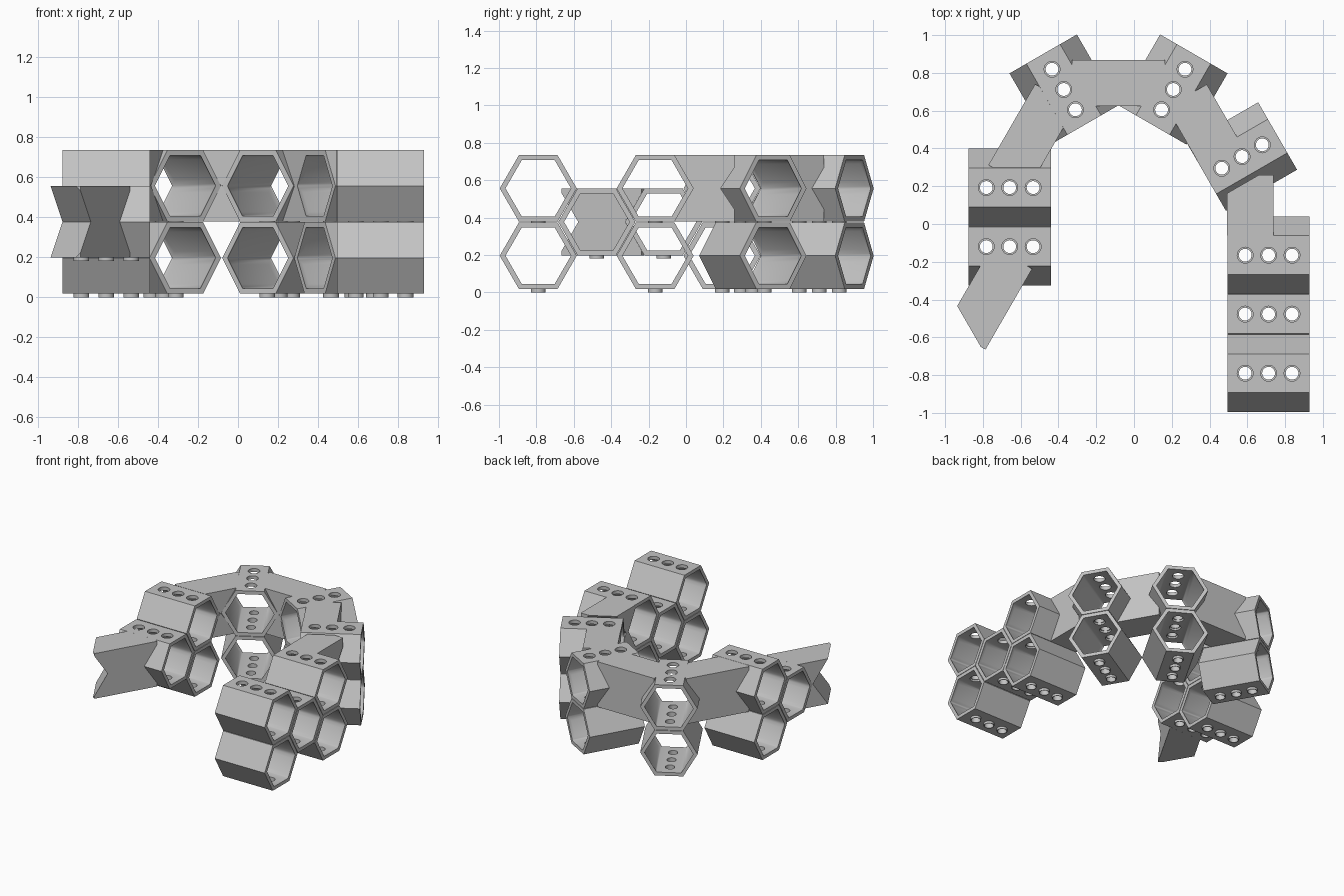
import bpy, bmesh
from math import radians, cos, sin, tau
from mathutils import Matrix, Vector

cube = bpy.data.objects.get("Cube")
if cube:
    bpy.data.objects.remove(cube)

R_OUT, R_IN = 0.206, 0.175          # hexagon corner radii
HALF = R_OUT * cos(radians(30))     # half height between flats
HALF_IN = R_IN * cos(radians(30))
HALF_LEN = 0.2175
HOLES = (-0.124, 0.0, 0.124)
PEG = 0.018
LOW, MID, HIGH = PEG + HALF, 0.377, 0.735 - HALF

grey = bpy.data.materials.new("light_grey")
grey.use_nodes = True
grey.diffuse_color = (0.55, 0.55, 0.55, 1)
grey.node_tree.nodes["Principled BSDF"].inputs["Base Color"].default_value = (0.55, 0.55, 0.55, 1)


def add_ring(bm, sides, loops, matrix):
    """Closed tube around local z from a loop of (radius, height) points."""
    rings = [[bm.verts.new(matrix @ Vector((r * cos(tau * i / sides), r * sin(tau * i / sides), h)))
              for i in range(sides)] for r, h in loops]
    faces = []
    for a, b in zip(rings, rings[1:] + rings[:1]):
        faces.append([bm.faces.new((a[i], a[(i + 1) % sides], b[(i + 1) % sides], b[i]))
                      for i in range(sides)])
    return faces


def to_mesh(bm, name):
    mesh = bpy.data.meshes.new(name)
    bm.to_mesh(mesh)
    bm.free()
    return mesh


def add_object(name, mesh, matrix=Matrix()):
    obj = bpy.data.objects.new(name, mesh)
    bpy.context.scene.collection.objects.link(obj)
    obj.matrix_world = matrix
    return obj


def finish(mesh):
    mesh.materials.clear()
    mesh.materials.append(grey)
    mesh.shade_smooth()
    mesh.set_sharp_from_angle(angle=radians(35))


def make_tube_mesh():
    # Hexagonal shell lying along x
    along_x = Matrix(((0, 0, 1, 0), (1, 0, 0, 0), (0, 1, 0, 0), (0, 0, 0, 1)))
    bm = bmesh.new()
    walls = add_ring(bm, 6, [(R_OUT, -HALF_LEN), (R_OUT, HALF_LEN),
                             (R_IN, HALF_LEN), (R_IN, -HALF_LEN)], along_x)
    bmesh.ops.recalc_face_normals(bm, faces=bm.faces)
    # Stepped recesses in the sloping inner walls
    slopes = [f for f in walls[2] if abs(f.normal.y) > 0.1]
    for margin in (0.014, 0.03):
        bmesh.ops.inset_individual(bm, faces=slopes, thickness=margin, depth=-0.006)
    shell = add_object("shell_helper", to_mesh(bm, "shell"))

    # Round holes through the top and bottom walls
    bm = bmesh.new()
    for x in HOLES:
        for radius, z in ((0.042, HALF), (0.034, -HALF)):
            bmesh.ops.create_cone(bm, cap_ends=True, segments=24, radius1=radius, radius2=radius,
                                  depth=0.1, matrix=Matrix.Translation((x, 0, z)))
    cutter = add_object("hole_cutter", to_mesh(bm, "holes"))
    cutter.hide_render = True
    mod = shell.modifiers.new("holes", 'BOOLEAN')
    mod.operation, mod.solver, mod.object = 'DIFFERENCE', 'EXACT', cutter
    bpy.context.view_layer.update()
    drilled = bpy.data.meshes.new_from_object(shell.evaluated_get(bpy.context.evaluated_depsgraph_get()))

    # Hollow pegs below the bottom wall
    bm = bmesh.new()
    bm.from_mesh(drilled)
    for x in HOLES:
        rings = add_ring(bm, 24, [(0.039, -PEG), (0.039, 0.003), (0.034, 0.003), (0.034, -PEG)],
                         Matrix.Translation((x, 0, -HALF)))
        bmesh.ops.recalc_face_normals(bm, faces=[f for ring in rings for f in ring])
    for helper in (shell, cutter):
        bpy.data.objects.remove(helper)
    mesh = to_mesh(bm, "hex_tube")
    finish(mesh)
    return mesh


def make_block_mesh(name, x0, x1, ends):
    """Bar with V-notched ends; ends are (x on centre line, normal angle)."""
    width, depth = 0.245, R_OUT / 2
    bm = bmesh.new()
    bmesh.ops.create_cube(bm, size=1, matrix=Matrix.Translation(((x0 + x1) / 2, 0, HALF / 2))
                          @ Matrix.Diagonal((x1 - x0, width, HALF, 1)))
    for x, angle in ends:
        a = radians(angle)
        normal = Vector((cos(a), sin(a), -depth / HALF))
        cut = bmesh.ops.bisect_plane(bm, geom=bm.verts[:] + bm.edges[:] + bm.faces[:], dist=1e-6,
                                     plane_co=(x, 0, HALF), plane_no=normal, clear_outer=True)
        bmesh.ops.holes_fill(bm, edges=[e for e in cut["geom_cut"] if isinstance(e, bmesh.types.BMEdge)])
    # Mirror the upper half downwards and remove the seam
    bmesh.ops.delete(bm, geom=[f for f in bm.faces if all(abs(v.co.z) < 1e-5 for v in f.verts)],
                     context='FACES_ONLY')
    copy = bmesh.ops.duplicate(bm, geom=bm.verts[:] + bm.edges[:] + bm.faces[:])
    for v in copy["geom"]:
        if isinstance(v, bmesh.types.BMVert):
            v.co.z = -v.co.z
    bmesh.ops.remove_doubles(bm, verts=bm.verts, dist=1e-5)
    bmesh.ops.recalc_face_normals(bm, faces=bm.faces)
    mesh = to_mesh(bm, name)
    finish(mesh)
    return mesh


def place(x, y, z, angle):
    return Matrix.Translation((x, y, z)) @ Matrix.Rotation(radians(angle), 4, 'Z')


# Tubes: name, x, y, axis angle, levels
tube = make_tube_mesh()
stacked = {"lower": LOW, "upper": HIGH}
single = {"middle": MID}
for name, x, y, angle, levels in (
        ("left_front", 0.7125, -0.79, 0, stacked),
        ("left_inner", 0.7125, -0.477, 0, single),
        ("left_rear", 0.7125, -0.165, 0, stacked),
        ("left_bend", 0.572, 0.357, 30, stacked),
        ("back_left", 0.208, 0.712, 60, stacked),
        ("back_right", -0.372, 0.712, -60, stacked),
        ("right_rear", -0.658, 0.193, 0, stacked),
        ("right_front", -0.658, -0.12, 0, single)):
    for level, z in levels.items():
        add_object(f"{name}_tube_{level}", tube, place(x, y, z, angle))

# Wide-bend connector blocks
wide = make_block_mesh("wide_block", -0.247, 0.247, ((0.1925, -30), (-0.1925, 210)))
add_object("right_end_block", wide, place(-0.769, -0.39, MID, 240))
add_object("right_back_block", wide, place(-0.541, 0.465, HIGH, 60))
add_object("back_block", wide, place(-0.082, 0.746, HIGH, 0))

# Half-bend connector blocks, with the long side mirrored to the other hand
half = make_block_mesh("half_block", 0, 0.322, ((0, 180), (0.295, 30)))
add_object("left_back_block", half, place(0.44, 0.399, HIGH, 120))
add_object("left_rear_block", half, place(0.615, -0.062, HIGH, 90))
